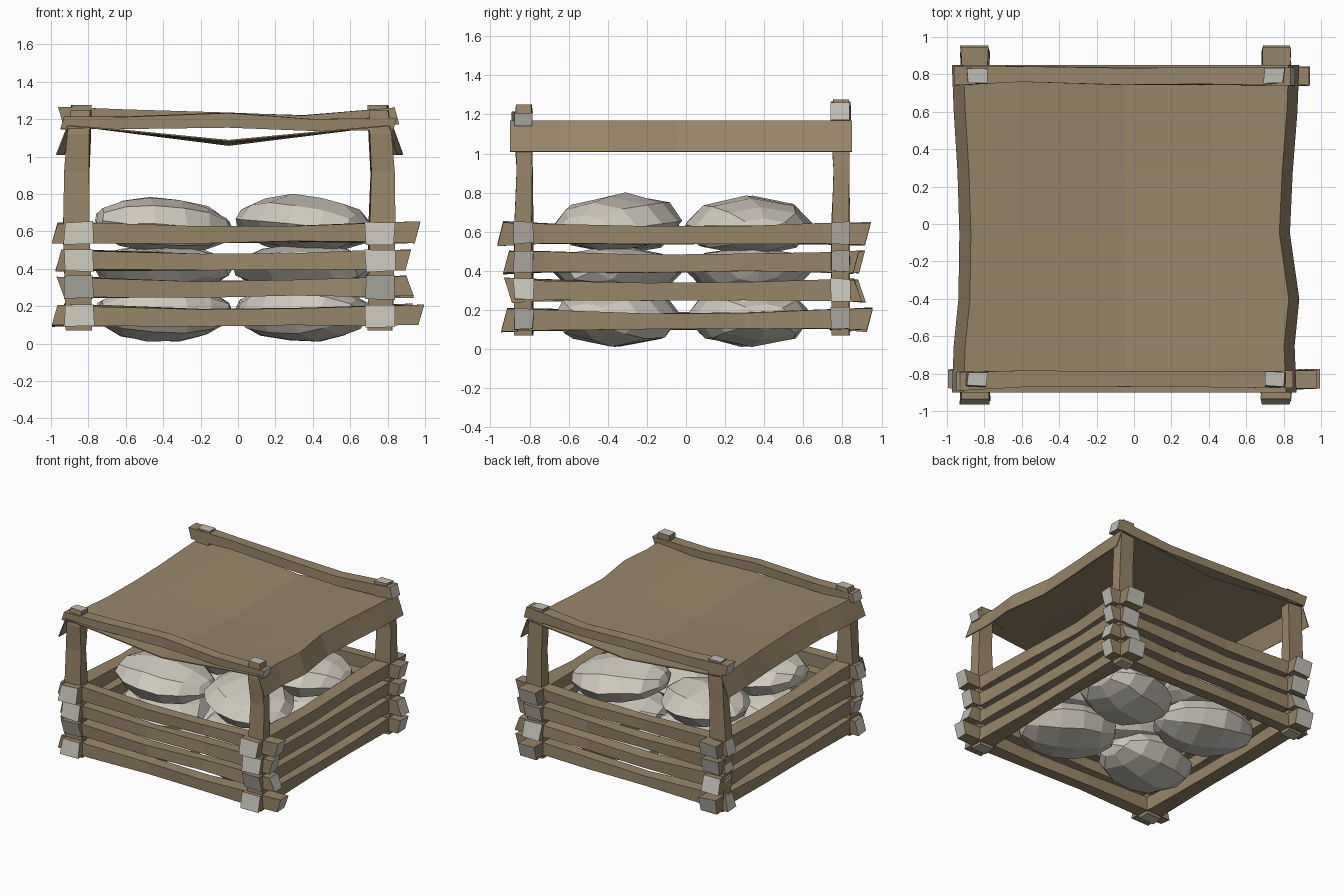
import bpy, bmesh, random
from math import radians
from mathutils import Vector, Matrix

random.seed(4)
cube = bpy.data.objects.get("Cube")
if cube:
    bpy.data.objects.remove(cube, do_unlink=True)


def material(name, rgb):
    m = bpy.data.materials.new(name)
    m.use_nodes = True
    m.diffuse_color = (*rgb, 1)
    m.node_tree.nodes["Principled BSDF"].inputs["Base Color"].default_value = (*rgb, 1)
    return m


WOOD = material("brown wood", (0.31, 0.235, 0.14))
CUT = material("pale cut wood", (0.53, 0.52, 0.46))
SACK = material("pale sack cloth", (0.63, 0.595, 0.52))


def finish(name, bm, *mats):
    bmesh.ops.recalc_face_normals(bm, faces=bm.faces)
    mesh = bpy.data.meshes.new(name)
    bm.to_mesh(mesh)
    bm.free()
    for m in mats:
        mesh.materials.append(m)
    obj = bpy.data.objects.new(name, mesh)
    bpy.context.collection.objects.link(obj)
    return obj


def jit(a):
    return random.uniform(-a, a)


def timber(name, axis, stations, wobble=0.006, slant=0.0):
    """Hewn beam along an axis; stations are (centre, size_a, size_b)."""
    a, b = [i for i in range(3) if i != axis]
    bm = bmesh.new()
    rings = []
    last = len(stations) - 1
    for i, (centre, sa, sb) in enumerate(stations):
        ring = []
        for ca, cb in ((-1, -1), (1, -1), (1, 1), (-1, 1)):
            p = Vector(centre)
            p[a] += ca * sa / 2 + jit(wobble)
            p[b] += cb * sb / 2 + jit(wobble)
            if i in (0, last):
                p[axis] += cb * slant
            ring.append(bm.verts.new(p))
        rings.append(ring)
    for r, s in zip(rings, rings[1:]):
        for k in range(4):
            n = (k + 1) % 4
            bm.faces.new((r[k], r[n], s[n], s[k]))
    for ring in (rings[0], rings[-1]):
        bm.faces.new(ring).material_index = 1
    return finish(name, bm, WOOD, CUT)


# Corner posts
LEFT, RIGHT, FRONT, BACK = 0.76, -0.85, -0.83, 0.79
for side, x in (("left", LEFT), ("right", RIGHT)):
    for end, y, top in (("front", FRONT, 1.25), ("back", BACK, 1.275)):
        lean = 0.012 if x > 0 else -0.012
        timber(f"{end}_{side}_post", 2, [
            ((x, y, 0.07), 0.13, 0.09),
            ((x + lean, y, 0.62), 0.14, 0.09),
            ((x + lean, y + 0.005, 0.92), 0.125, 0.075),
            ((x, y, 1.12), 0.12, 0.09),
            ((x - lean, y, top), 0.105, 0.075)])

# Four courses of crossing rails
LEVELS = (0.15, 0.3, 0.445, 0.59)
X_ENDS = ((-0.98, 0.98), (-0.95, 0.92), (-0.96, 0.91), (-0.98, 0.96))
Y_ENDS = ((-0.93, 0.94), (-0.91, 0.88), (-0.92, 0.87), (-0.95, 0.93))
for i, z in enumerate(LEVELS):
    slant = -0.02 if i == 1 else 0.015
    for end, y in (("front", FRONT), ("back", BACK)):
        lo, hi = X_ENDS[i]
        if y > 0:
            lo, hi = lo + 0.03, min(hi, 0.92)
        timber(f"{end}_rail_{i + 1}", 0, [
            ((lo, y, z), 0.1, 0.11),
            ((-0.74, y, z), 0.095, 0.105),
            ((-0.2, y + jit(0.012), z - 0.01), 0.09, 0.085),
            ((0.3, y + jit(0.012), z - 0.005), 0.09, 0.085),
            ((0.66, y, z), 0.095, 0.1),
            ((hi, y, z + 0.005), 0.1, 0.11)], slant=slant)
    for side, x in (("left", LEFT), ("right", RIGHT)):
        lo, hi = Y_ENDS[i]
        if x < 0:
            hi = max(hi, 0.9)
        timber(f"{side}_rail_{i + 1}", 1, [
            ((x, lo, z), 0.155, 0.12),
            ((x, -0.72, z), 0.13, 0.105),
            ((x + jit(0.012), -0.2, z - 0.008), 0.11, 0.085),
            ((x + jit(0.012), 0.3, z - 0.005), 0.11, 0.085),
            ((x, 0.7, z), 0.13, 0.1),
            ((x, hi, z), 0.15, 0.115)], slant=slant)

# Top beams carrying the awning
timber("front_top_beam", 0, [
    ((-0.94, FRONT - 0.01, 1.18), 0.1, 0.07),
    ((-0.6, FRONT, 1.18), 0.09, 0.065),
    ((-0.05, FRONT, 1.195), 0.08, 0.075),
    ((0.4, FRONT, 1.17), 0.08, 0.06),
    ((0.84, FRONT, 1.175), 0.09, 0.065)], 0.004, 0.01)
timber("back_top_beam", 0, [
    ((-0.95, BACK, 1.225), 0.1, 0.09),
    ((-0.6, BACK + 0.01, 1.215), 0.085, 0.07),
    ((-0.05, BACK, 1.2), 0.09, 0.07),
    ((0.35, BACK, 1.185), 0.09, 0.07),
    ((0.85, BACK, 1.215), 0.1, 0.09)], 0.004, -0.012)

# Sagging awning sheet with a hanging flap on each side
ROWS = (-0.9, -0.65, -0.4, -0.05, 0.28, 0.6, 0.85)
LEFT_WAVE = (0, -0.01, 0.015, -0.035, -0.02, 0.005, 0.015)
RIGHT_WAVE = (-0.03, -0.02, 0.005, 0.01, 0, -0.02, -0.03)
bm = bmesh.new()
grid = []
for y, lw, rw in zip(ROWS, LEFT_WAVE, RIGHT_WAVE):
    dip = 0.08 + 0.025 * (1 - abs(y) / 0.9)
    profile = [(-0.94 + rw, 1.01), (-0.88 + rw, 1.165),
               (-0.62, 1.165 - dip * 0.3), (-0.05, 1.165 - dip),
               (0.45, 1.165 - dip * 0.4), (0.81 + lw, 1.165), (0.865 + lw, 1.01)]
    grid.append([bm.verts.new((x, y, z)) for x, z in profile])
for r, s in zip(grid, grid[1:]):
    for k in range(len(r) - 1):
        bm.faces.new((r[k], r[k + 1], s[k + 1], s[k]))
awning = finish("awning", bm, WOOD)
sheet = awning.modifiers.new("thickness", 'SOLIDIFY')
sheet.thickness = 0.008
sheet.offset = 0


# Stacked sacks in three layers of four
def sack(name, centre, radii, yaw, pitch):
    bm = bmesh.new()
    bmesh.ops.create_uvsphere(bm, u_segments=8, v_segments=7, radius=1)
    bmesh.ops.rotate(bm, verts=bm.verts, matrix=Matrix.Rotation(radians(90), 3, 'Y'))
    for v in bm.verts:
        v.co += Vector((jit(0.04), jit(0.04), jit(0.04)))
        v.co = Vector([c * r for c, r in zip(v.co, radii)])
    turn = Matrix.Rotation(radians(yaw), 4, 'Z') @ Matrix.Rotation(radians(pitch), 4, 'Y')
    bm.transform(Matrix.Translation(centre) @ turn)
    finish(name, bm, SACK)


SPOTS = ((-0.4, -0.35), (0.35, -0.35), (-0.4, 0.32), (0.35, 0.32))
YAWS = (8, -30, -20, 15)
for layer, (z, rz) in enumerate(((0.165, 0.155), (0.4, 0.13), (0.63, 0.15))):
    for k, (x, y) in enumerate(SPOTS):
        lift = 0.015 if layer == 2 and k == 1 else 0
        yaw = YAWS[(k + layer) % 4] if layer < 2 else YAWS[k]
        sack(f"sack_{layer * 4 + k + 1}", (x, y, z + lift),
             (0.375, 0.32, rz), yaw, 4 if layer == 2 else 0)
